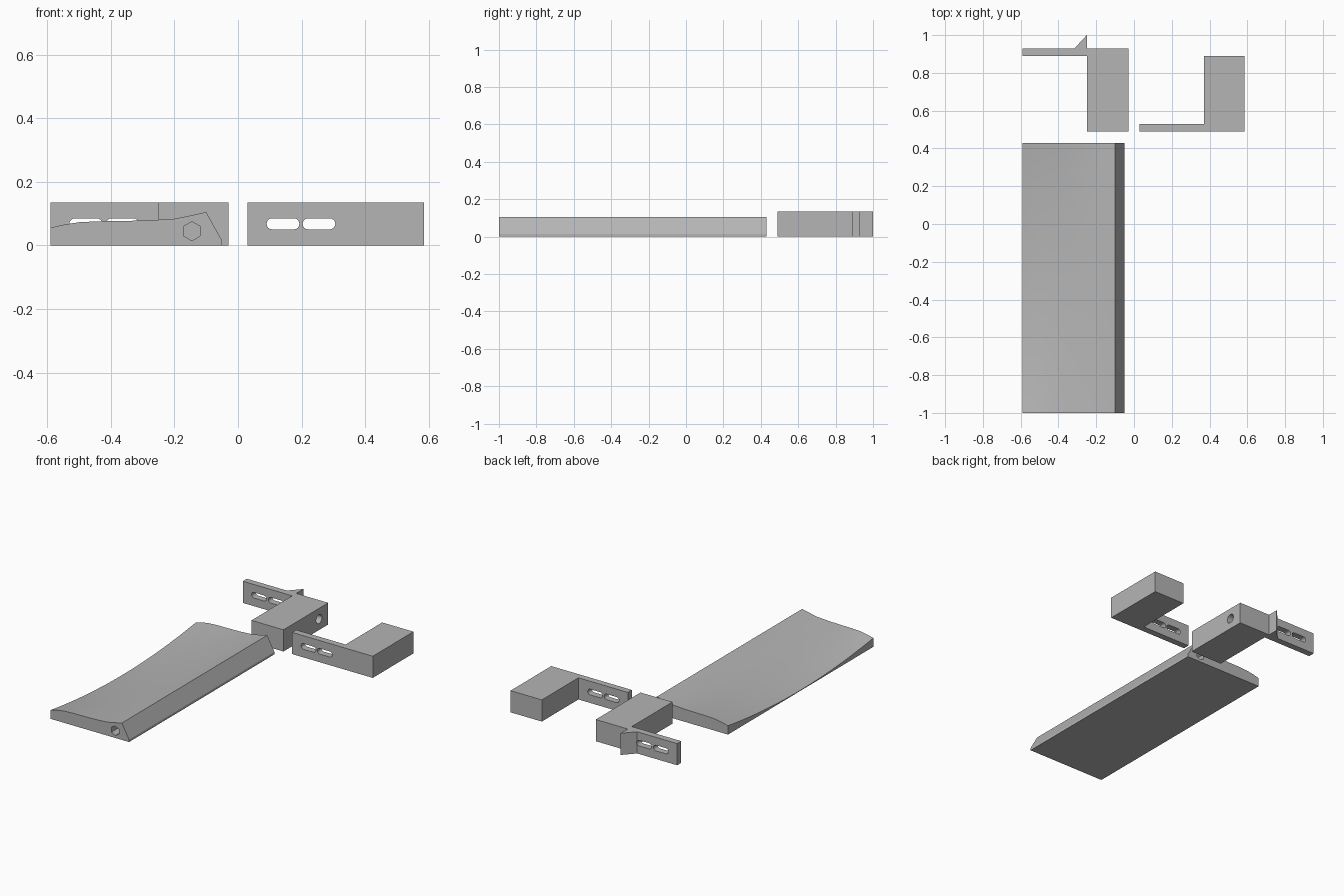
import bpy, bmesh, math
from mathutils import Matrix

cube = bpy.data.objects.get("Cube")
if cube:
    bpy.data.objects.remove(cube)

grey = bpy.data.materials.new("plain grey")
grey.use_nodes = True
colour = (0.46, 0.46, 0.46, 1)
grey.diffuse_color = colour
grey.node_tree.nodes["Principled BSDF"].inputs["Base Color"].default_value = colour

HEIGHT = 0.135


def make_object(name, bm):
    bmesh.ops.recalc_face_normals(bm, faces=bm.faces[:])
    mesh = bpy.data.meshes.new(name)
    bm.to_mesh(mesh)
    bm.free()
    mesh.materials.append(grey)
    obj = bpy.data.objects.new(name, mesh)
    bpy.context.collection.objects.link(obj)
    return obj


def loft(name, rings):
    """Skin a row of closed rings and cap both ends."""
    bm = bmesh.new()
    rows = [[bm.verts.new(p) for p in ring] for ring in rings]
    for a, b in zip(rows, rows[1:]):
        for i in range(len(a)):
            j = (i + 1) % len(a)
            bm.faces.new((a[i], a[j], b[j], b[i]))
    bm.faces.new(rows[0])
    bm.faces.new(rows[-1])
    return make_object(name, bm)


def plan_prism(name, outline):
    return loft(name, [[(x, y, z) for x, y in outline] for z in (0, HEIGHT)])


def cut(target, cutter):
    cutter.hide_render = True
    mod = target.modifiers.new("cut", "BOOLEAN")
    mod.operation = "DIFFERENCE"
    mod.solver = "EXACT"
    mod.object = cutter
    bpy.context.view_layer.objects.active = target
    bpy.ops.object.modifier_apply(modifier=mod.name)
    bpy.data.objects.remove(cutter)


def slot_cutter(x0, x1, z, r, y0, y1):
    """Round-ended slot running through an arm."""
    ring = []
    for cx, start in ((x1 - r, -90), (x0 + r, 90)):
        for k in range(9):
            a = math.radians(start + k * 22.5)
            ring.append((cx + r * math.cos(a), z + r * math.sin(a)))
    return loft("slot_cutter", [[(x, y, zz) for x, zz in ring] for y in (y0, y1)])


def bore_cutter(sides, r, length, centre, rotation):
    bm = bmesh.new()
    bmesh.ops.create_cone(bm, cap_ends=True, segments=sides, radius1=r, radius2=r,
                          depth=length, matrix=Matrix.Translation(centre) @ rotation)
    return make_object("bore_cutter", bm)


def shade(obj):
    bpy.ops.object.select_all(action="DESELECT")
    obj.select_set(True)
    bpy.context.view_layer.objects.active = obj
    bpy.ops.object.shade_smooth_by_angle(angle=math.radians(25))


# Long rest: straight ridge on one side, sagging edge on the other
TOP = [(-0.59, 0.055), (-0.55, 0.065), (-0.5, 0.073), (-0.44, 0.076), (-0.36, 0.077),
       (-0.28, 0.079), (-0.2, 0.084), (-0.15, 0.094), (-0.1, 0.105)]
Y0, Y1, STEPS = -1.0, 0.43, 32
rings = []
for k in range(STEPS + 1):
    u = 2 * k / STEPS - 1
    y = Y0 + (Y1 - Y0) * k / STEPS
    dip = 0.051 * (1 - u * u)
    ring = [(x, y, z - dip * (-0.1 - x) / 0.49) for x, z in TOP]
    ring += [(-0.05, y, 0.015), (-0.05, y, 0), (-0.59, y, 0)]
    rings.append(ring)
rest = loft("long_rest", rings)
cut(rest, bore_cutter(6, 0.03, 1.6, (-0.145, -0.285, 0.045),
                      Matrix.Rotation(math.pi / 2, 4, "X")))
shade(rest)

# Pointer bracket: block, slotted arm and triangular tab
pointer = plan_prism("pointer_bracket", [
    (-0.03, 0.49), (-0.03, 0.93), (-0.25, 0.93), (-0.25, 1.0), (-0.315, 0.93),
    (-0.59, 0.93), (-0.59, 0.89), (-0.25, 0.89), (-0.25, 0.49)])
for x0 in (-0.53, -0.415):
    cut(pointer, slot_cutter(x0, x0 + 0.103, 0.068, 0.0175, 0.87, 0.95))
cut(pointer, bore_cutter(24, 0.028, 0.3, (-0.14, 0.84, 0.068),
                         Matrix.Rotation(math.pi / 2, 4, "Y")))
shade(pointer)

# Plain bracket: block and slotted arm
bracket = plan_prism("plain_bracket", [
    (0.03, 0.49), (0.585, 0.49), (0.585, 0.89), (0.37, 0.89), (0.37, 0.53), (0.03, 0.53)])
for x0 in (0.09, 0.203):
    cut(bracket, slot_cutter(x0, x0 + 0.103, 0.068, 0.0175, 0.47, 0.55))
shade(bracket)
